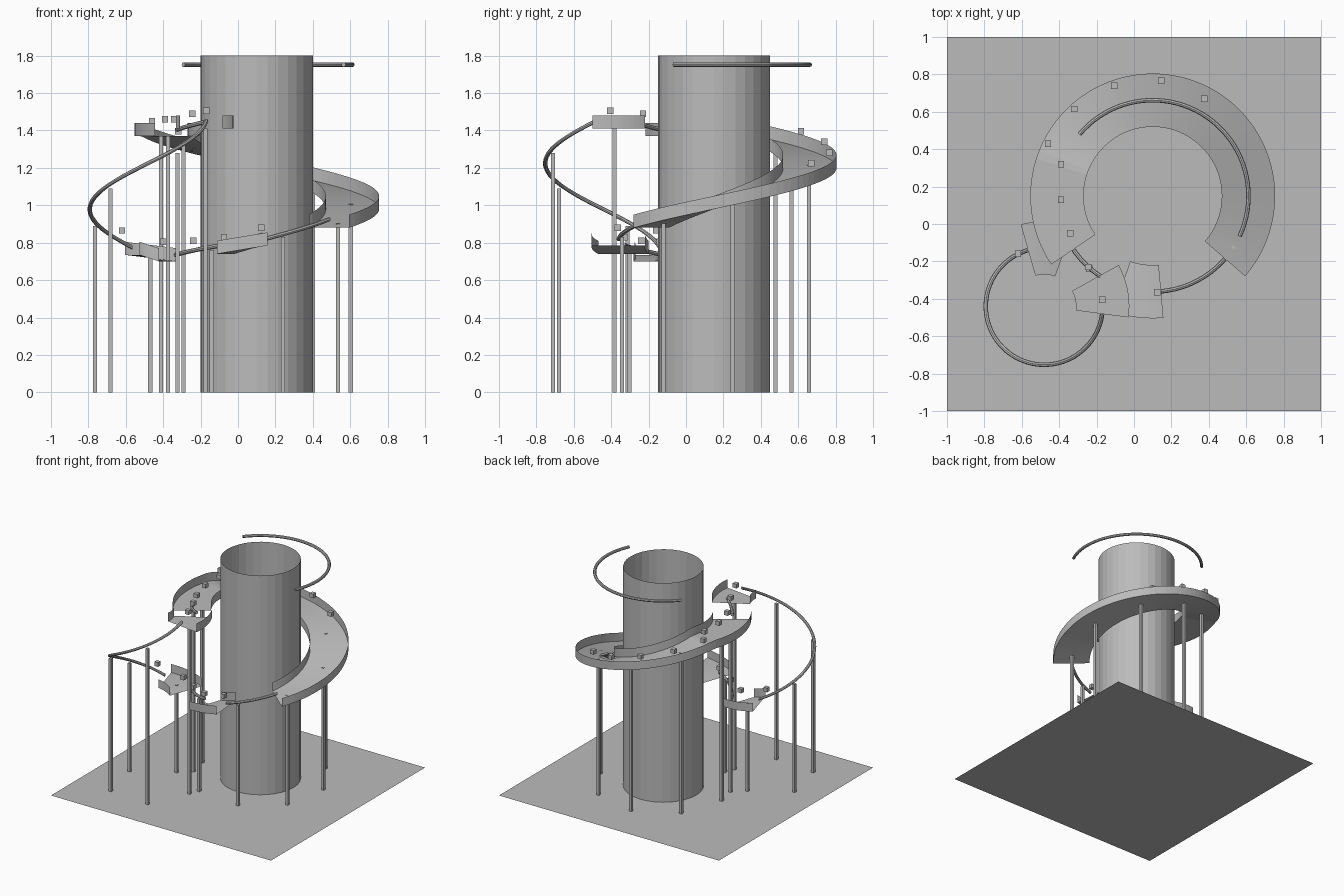
import bpy, bmesh, math
from math import cos, sin, radians, pi

old = bpy.data.objects.get("Cube")
if old:
    bpy.data.objects.remove(old)

grey = bpy.data.materials.new("plain_grey")
grey.use_nodes = True
grey.diffuse_color = (0.5, 0.5, 0.5, 1)
grey.node_tree.nodes["Principled BSDF"].inputs["Base Color"].default_value = (0.5, 0.5, 0.5, 1)

MAIN = (0.1, 0.15)       # axis of the column and big ramp
SIDE = (-0.48, -0.44)    # axis of the small spiral
MAIN_R, SIDE_R = 0.512, 0.3125
HALF_WIDTH, WALL = 0.1425, 0.07


def finish(name, bm):
    mesh = bpy.data.meshes.new(name)
    bm.to_mesh(mesh)
    bm.free()
    mesh.materials.append(grey)
    ob = bpy.data.objects.new(name, mesh)
    bpy.context.scene.collection.objects.link(ob)
    return ob


def sweep(name, centre, radius, a0, a1, height, section, closed):
    """Sweep a (radial, vertical) section round an axis; height(t) lifts it."""
    bm = bmesh.new()
    steps = max(4, round((a1 - a0) / 4))
    rings = []
    for j in range(steps + 1):
        t = j / steps
        a = radians(a0 + (a1 - a0) * t)
        rings.append([bm.verts.new((centre[0] + (radius + r) * cos(a),
                                    centre[1] + (radius + r) * sin(a),
                                    height(t) + z)) for r, z in section])
    n = len(section)
    for p, q in zip(rings, rings[1:]):
        for i in range(n if closed else n - 1):
            k = (i + 1) % n
            bm.faces.new((p[i], p[k], q[k], q[i]))
    if closed:
        bm.faces.new(rings[0][::-1])
        bm.faces.new(rings[-1])
    return finish(name, bm)


def slope(z0, z1):
    return lambda t: z0 + (z1 - z0) * t


TROUGH = [(-HALF_WIDTH, WALL), (-HALF_WIDTH, 0), (HALF_WIDTH, 0), (HALF_WIDTH, WALL)]
PIPE = [(0.012 * cos(-k * pi / 4), 0.012 * sin(-k * pi / 4)) for k in range(8)]


def box(name, x, y, z, sx, sy, sz):
    bm = bmesh.new()
    bmesh.ops.create_cube(bm, size=1)
    for v in bm.verts:
        v.co = (x + v.co.x * sx, y + v.co.y * sy, z + v.co.z * sz)
    return finish(name, bm)


# Ground sheet
bm = bmesh.new()
bmesh.ops.create_grid(bm, x_segments=1, y_segments=1, size=1)
finish("ground_sheet", bm)

# Open column
bm = bmesh.new()
bmesh.ops.create_cone(bm, cap_ends=False, segments=32, radius1=0.3, radius2=0.3, depth=1.8)
bmesh.ops.translate(bm, verts=bm.verts, vec=(*MAIN, 0.9))
finish("column", bm)


# Big ramp: climbs, then runs level
def ramp_height(angle):
    return 0.88 + 0.49 * (min(angle, 160) + 41) / 201


sweep("ramp", MAIN, MAIN_R, -41, 214, lambda t: ramp_height(-41 + 255 * t), TROUGH, False)

# Short trough platforms
sweep("low_side_platform", SIDE, SIDE_R, 70, 106, slope(0.70, 0.735), TROUGH, False)
sweep("high_platform", SIDE, SIDE_R, -7.5, 29, slope(1.41, 1.41), TROUGH, False)
sweep("low_front_platform", MAIN, MAIN_R, 251, 275, slope(0.74, 0.785), TROUGH, False)

# Rails
sweep("top_rail", MAIN, MAIN_R, -25, 140, slope(1.752, 1.752), PIPE, True)
sweep("spiral_rail", SIDE, SIDE_R, 106, 352, slope(0.775, 1.45), PIPE, True)
sweep("low_back_rail", MAIN, MAIN_R, 212, 251, slope(0.735, 0.79), PIPE, True)
sweep("low_front_rail", MAIN, MAIN_R, 275, 319, slope(0.82, 0.925), PIPE, True)
sweep("high_rail", MAIN, MAIN_R, 214, 237, slope(1.405, 1.445), PIPE, True)


# Support posts
def post(name, centre, radius, angle, top):
    a = radians(angle)
    box(name, centre[0] + radius * cos(a), centre[1] + radius * sin(a), top / 2,
        0.022, 0.022, top)


for angle in (-32, 11, 54, 97, 140, 183, 202):
    post("ramp_post", MAIN, MAIN_R, angle, ramp_height(angle))
for angle, top in ((156, 0.89), (230, 1.09), (300, 1.28), (88, 0.72), (10.6, 1.41)):
    post("spiral_post", SIDE, SIDE_R, angle, top)
for angle, top in ((242, 0.76), (286, 0.83)):
    post("low_rail_post", MAIN, MAIN_R, angle, top)

# Small marker cubes hovering along the track
for x, y, z in ((-0.46, 0.43, 1.45), (-0.32, 0.615, 1.395), (-0.105, 0.74, 1.34),
                (0.145, 0.765, 1.28), (0.375, 0.67, 1.225), (-0.39, 0.32, 1.46),
                (-0.39, 0.13, 1.46), (-0.34, -0.05, 1.46), (-0.245, -0.23, 1.49),
                (-0.17, -0.405, 1.505), (0.125, -0.365, 0.88), (-0.62, -0.16, 0.865),
                (-0.4, -0.14, 0.805), (-0.24, -0.24, 0.81), (-0.075, -0.33, 0.83)):
    box("marker_cube", x, y, z, 0.034, 0.034, 0.034)
